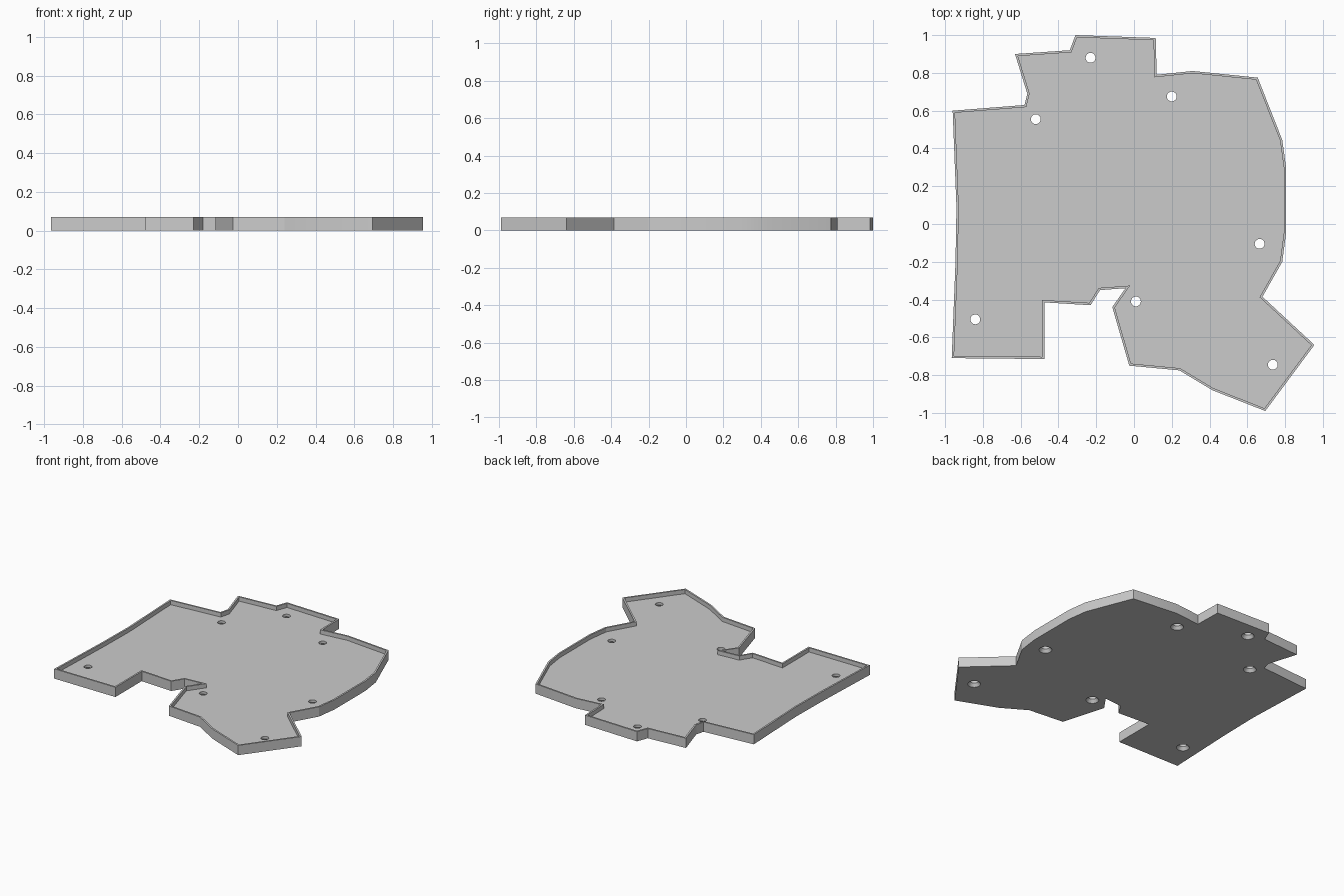
import bpy
import bmesh
import math
from mathutils import Vector

default_cube = bpy.data.objects.get("Cube")
if default_cube:
    bpy.data.objects.remove(default_cube, do_unlink=True)

HEIGHT = 0.07
FLOOR = 0.04
RIM = 0.012
HOLE_RADIUS = 0.026
SINK_RADIUS = 0.042
SINK_DEPTH = 0.022

# Tray outline, clockwise from the back edge
outline = [Vector(p) for p in (
    (-.31, 1), (.115, .985), (.12, .79), (.31, .81), (.655, .775),
    (.785, .445), (.805, .3), (.805, -.05), (.785, -.2), (.68, -.385),
    (.955, -.64), (.695, -.99), (.415, -.88), (.24, -.775), (-.025, -.75),
    (-.115, -.44), (-.045, -.34), (-.18, -.35), (-.23, -.43), (-.475, -.415),
    (-.475, -.715), (-.965, -.71), (-.945, -.2), (-.94, .09), (-.96, .6),
    (-.58, .63), (-.565, .69), (-.63, .9), (-.34, .92))]

# Screw hole centres
holes = ((-.23, .88), (.2, .675), (-.52, .555), (.665, -.105),
         (.01, -.41), (-.84, -.505), (.735, -.745))


def inset(points, distance):
    """Move every edge of a clockwise outline inward."""
    result = []
    for i, point in enumerate(points):
        before = (point - points[i - 1]).normalized()
        after = (points[(i + 1) % len(points)] - point).normalized()
        n1 = Vector((before.y, -before.x))
        n2 = Vector((after.y, -after.x))
        result.append(point + (n1 + n2) * distance / (1 + n1.dot(n2)))
    return result


def circle(centre, radius, sides=32):
    angles = [math.tau * i / sides for i in range(sides)]
    return [Vector(centre) + radius * Vector((math.cos(a), math.sin(a)))
            for a in angles]


def loft(name, sections):
    """Closed solid through stacked (outline, height) sections."""
    bm = bmesh.new()
    rings = [[bm.verts.new((p.x, p.y, z)) for p in points]
             for points, z in sections]
    for low, high in zip(rings, rings[1:]):
        for i in range(len(low)):
            bm.faces.new((low[i - 1], low[i], high[i], high[i - 1]))
    bm.faces.new(rings[0])
    bm.faces.new(rings[-1])
    bmesh.ops.recalc_face_normals(bm, faces=bm.faces)
    mesh = bpy.data.meshes.new(name)
    bm.to_mesh(mesh)
    bm.free()
    obj = bpy.data.objects.new(name, mesh)
    bpy.context.collection.objects.link(obj)
    return obj


# Solid plate, then the shallow cavity and countersunk holes cut from it
tray = loft("tray", [(outline, 0), (outline, HEIGHT)])
inner = inset(outline, RIM)
cutters = [loft("cavity_cutter", [(inner, FLOOR), (inner, HEIGHT * 2)])]
slope = (SINK_RADIUS - HOLE_RADIUS) / SINK_DEPTH
for centre in holes:
    wide = circle(centre, SINK_RADIUS + slope * RIM)
    narrow = circle(centre, HOLE_RADIUS)
    cutters.append(loft("hole_cutter", [
        (wide, -RIM), (narrow, SINK_DEPTH), (narrow, HEIGHT * 2)]))

for cutter in cutters:
    cutter.hide_render = True
    cut = tray.modifiers.new(cutter.name, "BOOLEAN")
    cut.operation = "DIFFERENCE"
    cut.solver = "EXACT"
    cut.object = cutter

# Keep the cut result and drop the cutters
graph = bpy.context.evaluated_depsgraph_get()
graph.update()
finished = bpy.data.meshes.new_from_object(tray.evaluated_get(graph))
tray.modifiers.clear()
tray.data = finished
for cutter in cutters:
    bpy.data.objects.remove(cutter, do_unlink=True)

# Plain grey finish
grey = bpy.data.materials.new("light grey")
grey.use_nodes = True
colour = (0.6, 0.6, 0.6, 1)
grey.diffuse_color = colour
grey.node_tree.nodes["Principled BSDF"].inputs["Base Color"].default_value = colour
tray.data.materials.clear()
tray.data.materials.append(grey)

# Smooth hole walls, crisp corners
bpy.ops.object.select_all(action="DESELECT")
tray.select_set(True)
bpy.context.view_layer.objects.active = tray
bpy.ops.object.shade_smooth_by_angle(angle=math.radians(20))
